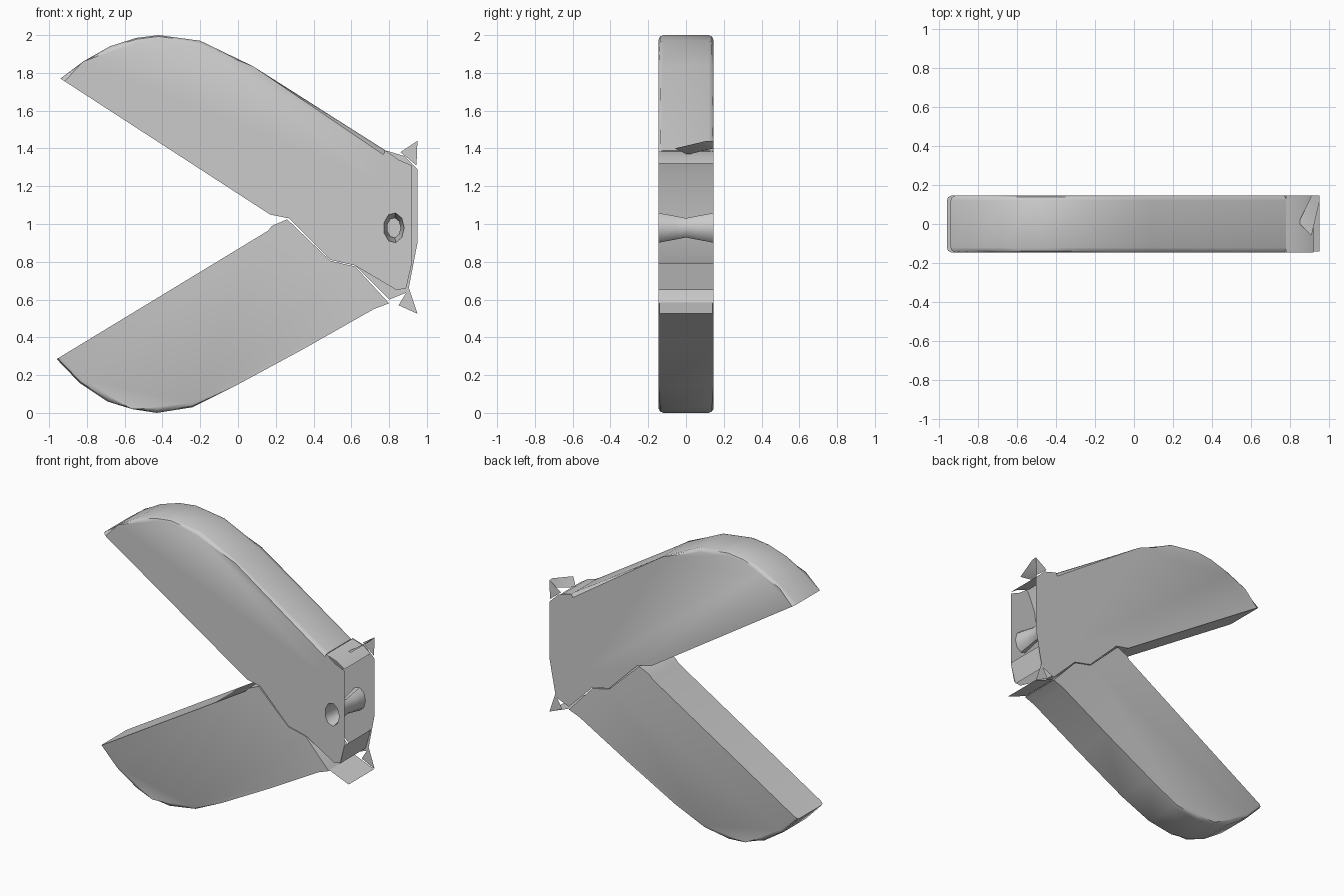
import bpy, bmesh, math

if "Cube" in bpy.data.objects:
    bpy.data.objects.remove(bpy.data.objects["Cube"])

Y = 0.145  # half thickness


def finish(name, bm, smooth=35):
    bmesh.ops.recalc_face_normals(bm, faces=bm.faces)
    me = bpy.data.meshes.new(name)
    bm.to_mesh(me)
    bm.free()
    for p in me.polygons:
        p.use_smooth = True
    me.set_sharp_from_angle(angle=math.radians(smooth))
    ob = bpy.data.objects.new(name, me)
    bpy.context.collection.objects.link(ob)
    return ob


def slab(name, pts, rounded):
    """Extrude an x-z outline through y; soften the rims of its first `rounded` sides."""
    bm = bmesh.new()
    front = [bm.verts.new((x, -Y, z)) for x, z in pts]
    back = [bm.verts.new((x, Y, z)) for x, z in pts]
    n = len(pts)
    bm.faces.new(front)
    bm.faces.new(back[::-1])
    for i in range(n):
        j = (i + 1) % n
        bm.faces.new((front[i], back[i], back[j], front[j]))
    rims = [bm.edges.get((r[i], r[i + 1])) for r in (front, back) for i in range(rounded)]
    bmesh.ops.bevel(bm, geom=rims, offset=0.025, segments=2, profile=0.5, affect='EDGES')
    return finish(name, bm)


def plate(name, y, *loops):
    """Thin flat sheet; loops after the first are holes."""
    bm = bmesh.new()
    edges = []
    for pts in loops:
        vs = [bm.verts.new((x, y, z)) for x, z in pts]
        edges += [bm.edges.new((vs[i], vs[(i + 1) % len(vs)])) for i in range(len(vs))]
    bmesh.ops.triangle_fill(bm, use_beauty=True, use_dissolve=False, edges=edges)
    return finish(name, bm)


def strip(name, path):
    """Sheet spanning y; each path entry is x, z, y start, y end."""
    bm = bmesh.new()
    rows = [(bm.verts.new((x, a, z)), bm.verts.new((x, b, z))) for x, z, a, b in path]
    for (a, b), (c, d) in zip(rows, rows[1:]):
        bm.faces.new((a, b, d, c))
    return finish(name, bm)


# Upper blade, including the hub and the inner wall of the open end
wall = [(0.78, 1.39), (0.72, 1.25), (0.69, 1.05), (0.66, 0.88), (0.62, 0.78)]
slab("upper_blade", [
    (-0.94, 1.77), (-0.82, 1.86), (-0.68, 1.94), (-0.54, 1.985), (-0.42, 2.0),
    (-0.2, 1.97), (0.08, 1.835)] + wall + [
    (0.49, 0.81), (0.27, 1.03), (0.17, 1.05)], 7)

# Lower blade, meeting the hub along a slanted seam
slab("lower_blade", [
    (-0.96, 0.285), (-0.84, 0.16), (-0.69, 0.06), (-0.56, 0.02), (-0.43, 0.0),
    (-0.24, 0.03), (-0.02, 0.14), (0.35, 0.34), (0.72, 0.55), (0.80, 0.58), (0.62, 0.775),
    (0.49, 0.805), (0.26, 1.025), (0.18, 0.99), (0.16, 0.965)], 8)

# Open hub end: front cheek with a pivot hole, and solid back cheek
hole = [(0.825 + 0.055 * math.cos(i * math.tau / 9),
         0.98 + 0.08 * math.sin(i * math.tau / 9)) for i in range(9)]
plate("front_cheek", -Y, wall + [
    (0.84, 0.65), (0.89, 0.66), (0.92, 0.79), (0.92, 1.31), (0.85, 1.34)], hole)
plate("back_cheek", Y, wall + [
    (0.80, 0.60), (0.90, 0.64), (0.95, 0.9), (0.95, 1.29), (0.88, 1.36)])

# Waisted pivot tube between the cheeks
bm = bmesh.new()
rings = []
for y, s in ((-Y, 1), (-0.06, 0.8), (0.0, 0.65), (0.06, 0.8), (Y, 1)):
    rings.append([bm.verts.new((0.825 + (x - 0.825) * s, y, 0.98 + (z - 0.98) * s))
                  for x, z in hole])
for a, b in zip(rings, rings[1:]):
    for i in range(9):
        j = (i + 1) % 9
        bm.faces.new((a[i], a[j], b[j], b[i]))
finish("pivot_tube", bm, 50)

# Covers and bent flaps at the top and bottom of the hub end
strip("top_cover", [(0.78, 1.385, -Y, Y), (0.86, 1.36, -Y, Y), (0.92, 1.32, -Y, Y)])
strip("bottom_cover", [(0.92, 0.79, -Y, Y), (0.88, 0.65, -Y, Y)])
strip("top_flap", [(0.85, 1.37, 0.0, 0.02), (0.91, 1.40, -0.06, Y), (0.95, 1.44, 0.11, Y)])
strip("bottom_flap", [(0.80, 0.585, -0.14, 0.14), (0.95, 0.525, -0.14, 0.14)])

# Triangular webs joining the flaps to the cheeks
plate("top_web", Y, [(0.86, 1.38), (0.95, 1.44), (0.945, 1.31)])
plate("bottom_web", Y, [(0.85, 0.57), (0.95, 0.525), (0.905, 0.66)])
